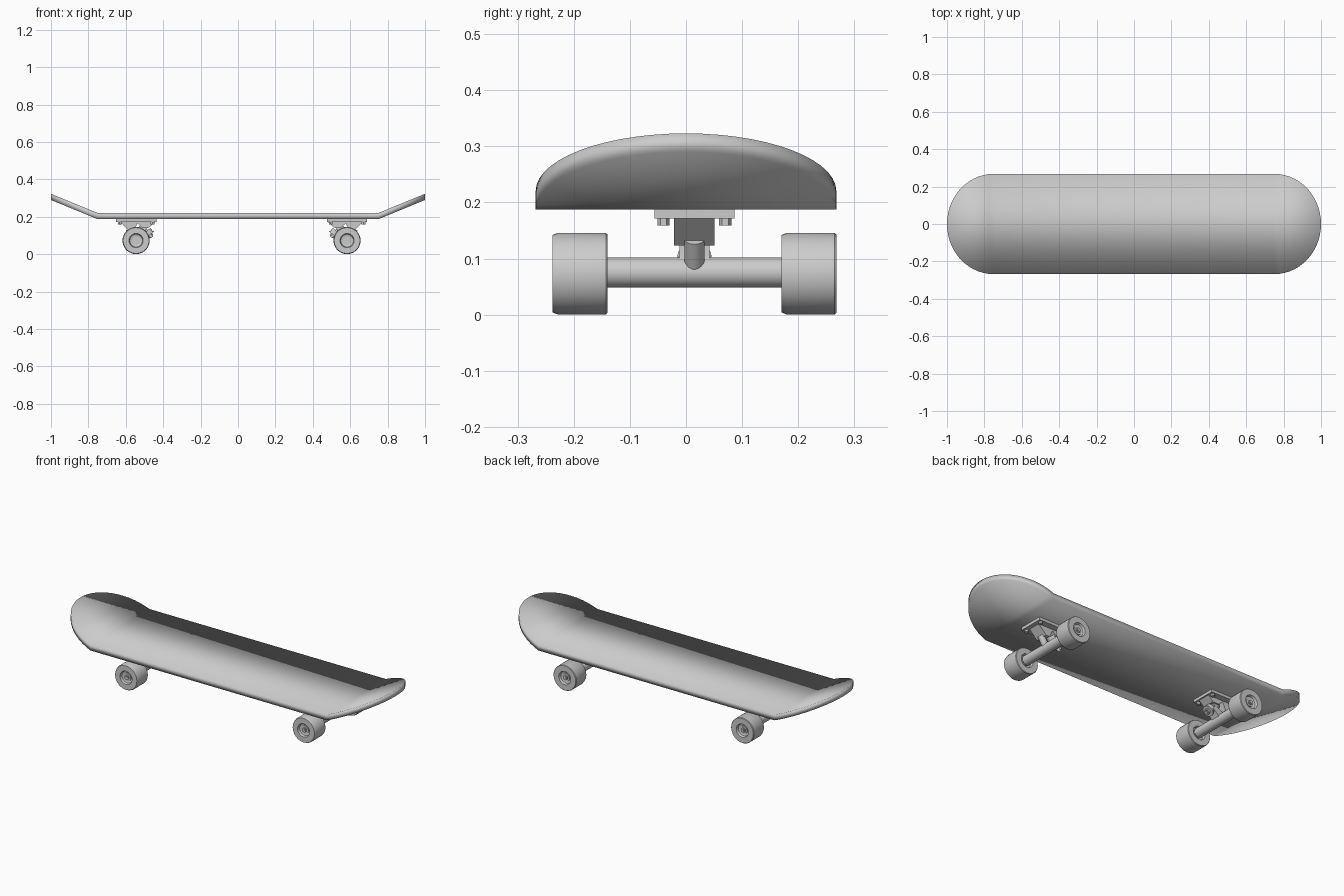
import bpy, bmesh, math
from mathutils import Vector

if "Cube" in bpy.data.objects:
    bpy.data.objects.remove(bpy.data.objects["Cube"])

YC = 0.015          # the trucks sit slightly off the deck centre line
AXLE_Z = 0.073


def finish(bm, name, angle=35):
    bmesh.ops.recalc_face_normals(bm, faces=bm.faces)
    me = bpy.data.meshes.new(name)
    bm.to_mesh(me)
    bm.free()
    ob = bpy.data.objects.new(name, me)
    bpy.context.collection.objects.link(ob)
    bpy.ops.object.select_all(action='DESELECT')
    ob.select_set(True)
    bpy.context.view_layer.objects.active = ob
    if angle is None:
        bpy.ops.object.shade_smooth()
    else:
        bpy.ops.object.shade_smooth_by_angle(angle=math.radians(angle))
    return ob


def rod(name, p0, p1, r, r2=None, sides=24):
    """Cylinder or cone between two points."""
    p0, p1 = Vector(p0), Vector(p1)
    d = p1 - p0
    bm = bmesh.new()
    bmesh.ops.create_cone(bm, cap_ends=True, segments=sides, radius1=r,
                          radius2=r if r2 is None else r2, depth=d.length)
    m = d.to_track_quat('Z', 'Y').to_matrix().to_4x4()
    m.translation = (p0 + p1) / 2
    bm.transform(m)
    return finish(bm, name)


def prism(name, profile, y0, y1):
    """Extrude an xz profile along y."""
    bm = bmesh.new()
    a = [bm.verts.new((x, y0, z)) for x, z in profile]
    b = [bm.verts.new((x, y1, z)) for x, z in profile]
    n = len(a)
    bm.faces.new(a)
    bm.faces.new(b)
    for i in range(n):
        j = (i + 1) % n
        bm.faces.new((a[i], a[j], b[j], b[i]))
    return finish(bm, name)


def lathe_y(name, profile, centre, sides=32):
    """Spin a closed (radius, y) profile about a y axis."""
    bm = bmesh.new()
    rings = []
    for k in range(sides):
        t = 2 * math.pi * k / sides
        rings.append([bm.verts.new((centre[0] + r * math.cos(t), centre[1] + y,
                                    centre[2] + r * math.sin(t))) for r, y in profile])
    n = len(profile)
    for k in range(sides):
        a, b = rings[k], rings[(k + 1) % sides]
        for i in range(n):
            j = (i + 1) % n
            bm.faces.new((a[i], a[j], b[j], b[i]))
    return finish(bm, name)


# Deck: flat middle, straight upturned ends with elliptical outline
def deck():
    kick, half, steps = 0.75, 0.268, 14
    end = [(kick + 0.25 * math.sin(a), max(half * math.cos(a), 0.004))
           for a in (math.pi / 2 * i / steps for i in range(steps + 1))]
    stations = [(-x, w) for x, w in reversed(end)] + end
    bm = bmesh.new()
    loops = []
    for x, w in stations:
        rise = max(0, abs(x) - kick) * 0.412
        lo, hi = 0.187 + rise, 0.22 + rise
        loops.append([bm.verts.new((x, y, z)) for y, z in
                      ((-w, lo), (w, lo), (w, hi), (-w, hi))])
    for a, b in zip(loops, loops[1:]):
        for i in range(4):
            j = (i + 1) % 4
            bm.faces.new((a[i], a[j], b[j], b[i]))
    bm.faces.new(loops[0])
    bm.faces.new(loops[-1])
    finish(bm, "deck", None)


# Truck: u runs from the axle towards the middle of the board
def truck(tag, cx, s):
    def p(u, y, z):
        return (cx + s * u, YC + y, z)

    def prof(pts):
        return [(cx + s * u, z) for u, z in pts]

    # base plate with sloped housing
    prism(tag + "_base_plate", prof([(-.108, .171), (-.108, .188), (.108, .188), (.108, .171)]),
          YC - .071, YC + .071)
    prism(tag + "_pivot_housing", prof([(-.085, .172), (-.035, .123), (-.012, .123), (.01, .172)]),
          YC - .036, YC + .036)
    prism(tag + "_kingpin_housing", prof([(0, .172), (.102, .172), (.07, .143), (.03, .143)]),
          YC - .036, YC + .036)
    # mounting nuts
    for u in (-.088, .088):
        for y in (-.055, .055):
            rod(tag + "_mount_nut", p(u, y, .173), p(u, y, .159), .011, sides=6)
    # hanger, pivot arm and kingpin yoke
    rod(tag + "_hanger", p(0, -.16, .075), p(0, .16, .075), .027)
    rod(tag + "_pivot_arm", p(-.04, 0, .135), p(-.008, 0, .085), .018)
    prism(tag + "_hanger_yoke", prof([(-.022, .09), (.005, .115), (.045, .135), (.062, .115),
                                      (.03, .085), (.01, .055)]), YC - .027, YC + .027)
    # kingpin stack, tilted towards the middle
    a, b = Vector(p(.022, 0, .165)), Vector(p(.084, 0, .09))
    for part, t0, t1, r, sides in (("upper_bushing", .1, .45, .028, 24),
                                   ("lower_bushing", .55, .78, .026, 24),
                                   ("washer", .78, .83, .03, 24),
                                   ("kingpin_nut", .83, .95, .015, 6),
                                   ("kingpin", 0, 1, .008, 12)):
        rod(tag + "_" + part, a.lerp(b, t0), a.lerp(b, t1), r, sides=sides)
    # wheels with recessed hubs, bearings and axle nuts
    wheel = [(.020, -.032), (.034, -.036), (.038, -.049), (.069, -.049), (.0725, -.040),
             (.0725, .046), (.070, .049), (.038, .049), (.034, .036), (.020, .032)]
    bearing = [(.006, -.038), (.023, -.038), (.023, .038), (.006, .038)]
    for side in (-1, 1):
        c = p(0, side * .204, AXLE_Z)
        lathe_y(tag + "_wheel", wheel, c)
        lathe_y(tag + "_bearing", bearing, c, 24)
        rod(tag + "_axle", p(0, side * .15, AXLE_Z), p(0, side * .251, AXLE_Z), .008, sides=12)
        rod(tag + "_axle_nut", p(0, side * .238, AXLE_Z), p(0, side * .248, AXLE_Z), .014, sides=6)


deck()
truck("left_truck", -0.545, 1)
truck("right_truck", 0.583, -1)
